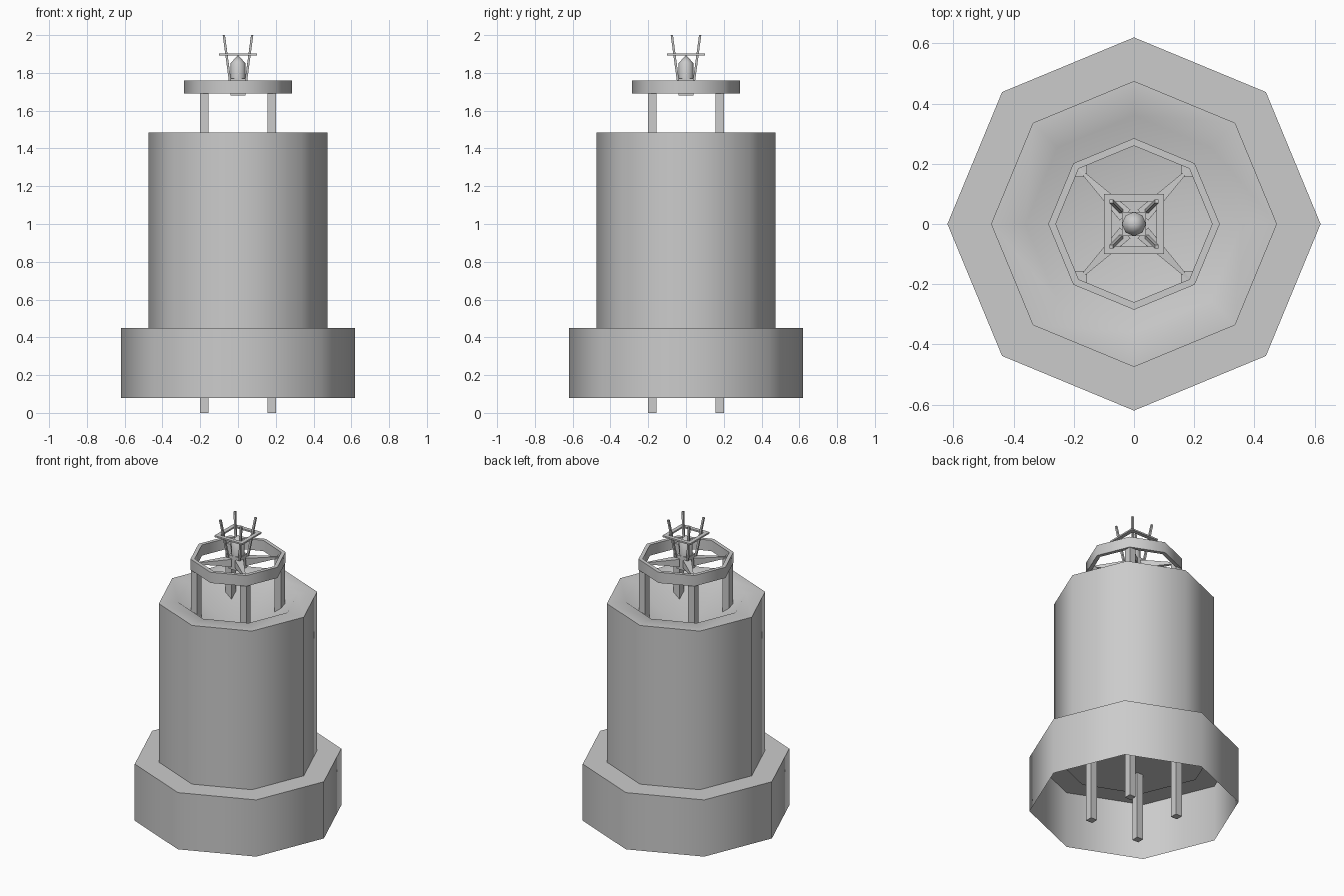
import bpy, bmesh, math
from mathutils import Vector

if "Cube" in bpy.data.objects:
    bpy.data.objects.remove(bpy.data.objects["Cube"])


def finish(name, bm, angle=50):
    bmesh.ops.remove_doubles(bm, verts=bm.verts, dist=1e-5)
    me = bpy.data.meshes.new(name)
    bm.to_mesh(me)
    bm.free()
    me.shade_smooth()
    me.set_sharp_from_angle(angle=math.radians(angle))
    ob = bpy.data.objects.new(name, me)
    bpy.context.collection.objects.link(ob)
    return ob


def lathe(name, profile, sides=8, closed=False, angle=50):
    """Spin an (r, z) profile into a low-poly solid or shell."""
    bm = bmesh.new()
    pts = profile + profile[:1] if closed else profile
    for i in range(sides):
        a, b = (2 * math.pi * k / sides for k in (i, i + 1))
        for (r0, z0), (r1, z1) in zip(pts, pts[1:]):
            quad = [(r0, z0, a), (r0, z0, b), (r1, z1, b), (r1, z1, a)]
            if r0 == 0:
                quad.pop(1)
            elif r1 == 0:
                quad.pop(2)
            bm.faces.new([bm.verts.new((r * math.cos(t), r * math.sin(t), z))
                          for r, z, t in quad])
    return finish(name, bm, angle)


def bar(name, p0, p1, s0, s1, side=(1, 0, 0)):
    """Four-sided bar from p0 to p1; s0 and s1 are (width, depth) at the ends."""
    p0, p1 = Vector(p0), Vector(p1)
    d = (p1 - p0).normalized()
    v = d.cross(Vector(side)).normalized()
    u = v.cross(d)
    bm = bmesh.new()
    rings = []
    for p, (w, h) in ((p0, s0), (p1, s1)):
        rings.append([bm.verts.new(p + u * x * w / 2 + v * y * h / 2)
                      for x, y in ((-1, -1), (1, -1), (1, 1), (-1, 1))])
    for i in range(4):
        j = (i + 1) % 4
        bm.faces.new((rings[0][i], rings[0][j], rings[1][j], rings[1][i]))
    bm.faces.new(rings[0][::-1])
    bm.faces.new(rings[1])
    return finish(name, bm, 30)


# Open-bottomed base skirt
lathe("base_skirt", [(.62, .08), (.62, .45), (.47, .45)])
# Main drum with a shallow conical recess in its top
lathe("main_drum", [(0, .44), (.475, .44), (.475, 1.485), (.36, 1.485), (0, 1.2)])
# Collar ring carried by the posts
lathe("collar_ring", [(.26, 1.69), (.285, 1.69), (.285, 1.76), (.26, 1.76)], closed=True)

# Central hub and lantern
bar("hub", (0, 0, 1.68), (0, 0, 1.77), (.08, .08), (.08, .08))
lathe("lantern", [(0, 1.76), (.04, 1.76), (.04, 1.85), (0, 1.895)])

# Posts, tapered spokes and leaning rods at the four corners
for sx in (-1, 1):
    for sy in (-1, 1):
        bar("post", (.178 * sx, .178 * sy, 0), (.178 * sx, .178 * sy, 1.73),
            (.045, .045), (.045, .045))
        bar("spoke", (.03 * sx, .03 * sy, 1.725), (.185 * sx, .185 * sy, 1.73),
            (.05, .05), (.006, .006), (sx, -sy, 0))
        bar("rod", (.042 * sx, .042 * sy, 1.755), (.075 * sx, .075 * sy, 2.0),
            (.012, .012), (.012, .012))

# Square frame around the rods
for s in (-1, 1):
    bar("frame_bar_x", (-.1, .0875 * s, 1.897), (.1, .0875 * s, 1.897),
        (.025, .01), (.025, .01), (0, 1, 0))
    bar("frame_bar_y", (.0875 * s, -.075, 1.897), (.0875 * s, .075, 1.897),
        (.025, .01), (.025, .01))
